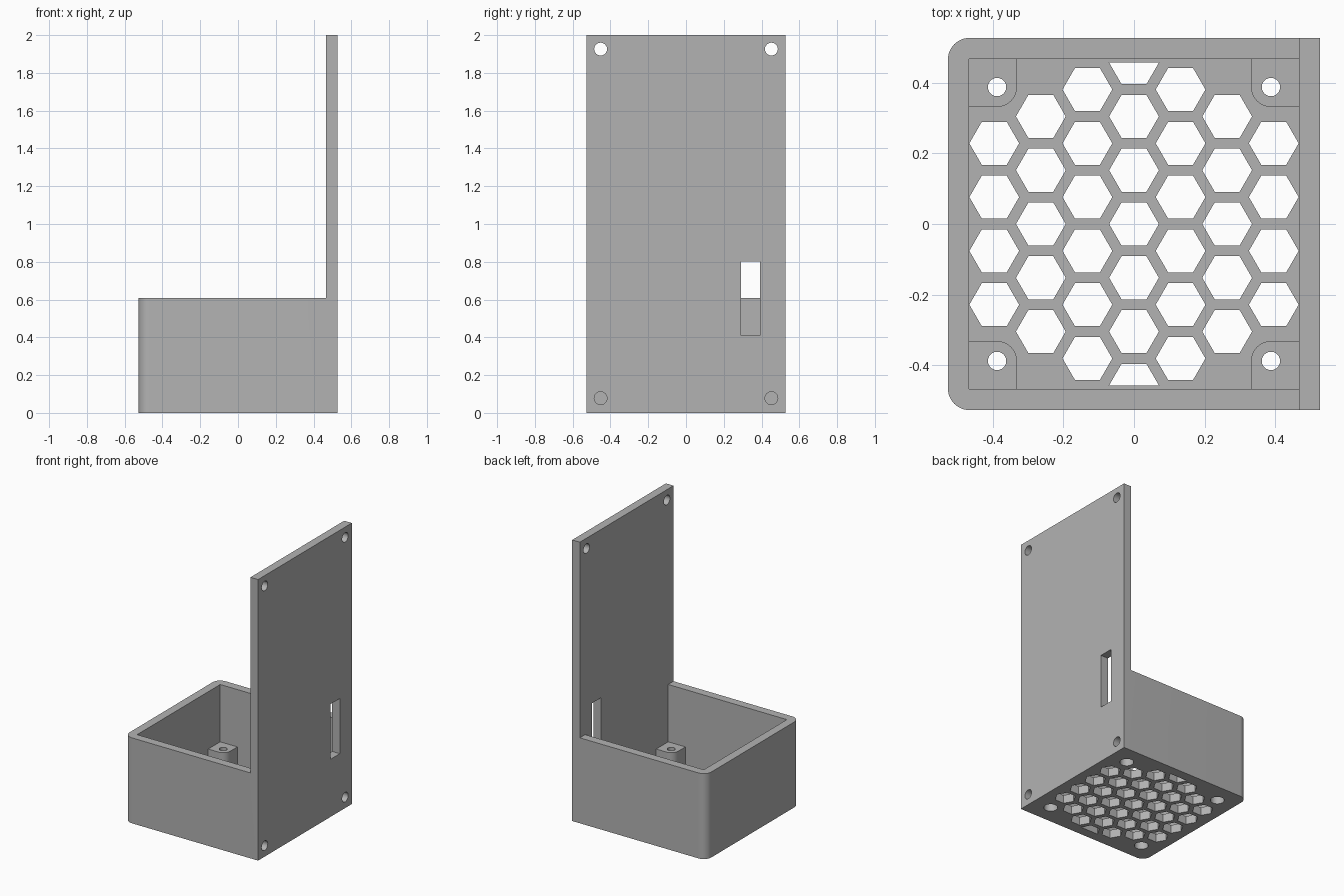
import bpy
import math

HALF, INNER = 0.527, 0.467          # outer and inner half widths
FLOOR, POST_TOP, RIM, TOP = 0.06, 0.2, 0.608, 2.0
HOLE = 0.388                        # screw post centre
POST_R = 0.056

cube = bpy.data.objects.get("Cube")
if cube:
    bpy.data.objects.remove(cube, do_unlink=True)

grey = bpy.data.materials.new("grey plastic")
grey.use_nodes = True
colour = (0.45, 0.45, 0.45, 1)
grey.diffuse_color = colour
grey.node_tree.nodes["Principled BSDF"].inputs["Base Color"].default_value = colour


def arc(cx, cy, r, start, end, n=12):
    angles = [math.radians(start + (end - start) * i / n) for i in range(n + 1)]
    return [(cx + r * math.cos(a), cy + r * math.sin(a)) for a in angles]


def rect(x0, x1, y0, y1):
    return [(x0, y0), (x1, y0), (x1, y1), (x0, y1)]


def prisms(name, items, along_x=False):
    """Extrude counter-clockwise outlines (outline, low, high) along z or x."""
    verts, faces = [], []
    for outline, low, high in items:
        n, b = len(outline), len(verts)
        for h in (low, high):
            verts += [(h, u, v) if along_x else (u, v, h) for u, v in outline]
        faces.append([b + i for i in reversed(range(n))])
        faces.append([b + n + i for i in range(n)])
        for i in range(n):
            j = (i + 1) % n
            faces.append([b + i, b + j, b + n + j, b + n + i])
    mesh = bpy.data.meshes.new(name)
    mesh.from_pydata(verts, [], faces)
    mesh.materials.append(grey)
    obj = bpy.data.objects.new(name, mesh)
    bpy.context.collection.objects.link(obj)
    return obj


def cut(body, cutter):
    mod = body.modifiers.new("cut", 'BOOLEAN')
    mod.operation, mod.solver, mod.object = 'DIFFERENCE', 'EXACT', cutter
    bpy.context.view_layer.update()
    graph = bpy.context.evaluated_depsgraph_get()
    mesh = bpy.data.meshes.new_from_object(body.evaluated_get(graph))
    body.modifiers.clear()
    body.data = mesh
    bpy.data.objects.remove(cutter, do_unlink=True)


# Solid block, rounded at the two corners away from the tall plate
r = HALF - INNER
outline = ([(HALF, -HALF), (HALF, HALF)] + arc(-INNER, INNER, r, 90, 180)
           + arc(-INNER, -INNER, r, 180, 270))
body = prisms("enclosure_with_mounting_plate", [(outline, 0, TOP)])

# Leave only the mounting plate above the rim
cut(body, prisms("open_space", [(rect(-1, INNER, -1, 1), RIM, TOP + 1)]))

# Cavity, square above the posts and notched around them below
cut(body, prisms("cavity", [(rect(-INNER, INNER, -INNER, INNER), POST_TOP, RIM + 0.2)]))
edge = HOLE - POST_R
notched = []
for k in range(4):
    turn = k * math.pi / 2
    c, s = math.cos(turn), math.sin(turn)
    corner = [(INNER, edge)] + arc(HOLE, HOLE, POST_R, 270, 180) + [(edge, INNER)]
    notched += [(x * c - y * s, x * s + y * c) for x, y in corner]
cut(body, prisms("lower_cavity", [(notched, FLOOR, POST_TOP + 0.1)]))

# Honeycomb vents in the floor
pitch_x, pitch_y, hex_r = 0.132, 0.1524, 0.0705
vents = []
for col in range(-3, 4):
    count = 4 if abs(col) == 3 else 7 - abs(col)
    for row in range(count):
        cy = (row - (count - 1) / 2) * pitch_y
        hexagon = arc(col * pitch_x, cy, hex_r, 0, 300, 5)
        limit = 3 * pitch_y
        if cy > limit - 0.01:
            hexagon = [hexagon[i] for i in (3, 4, 5, 0)]
        elif cy < 0.01 - limit:
            hexagon = [hexagon[i] for i in (0, 1, 2, 3)]
        vents.append((hexagon, -0.1, FLOOR + 0.03))
cut(body, prisms("vents", vents))

# Screw holes through the posts, counterbored underneath
corners = [(sx, sy) for sx in (-1, 1) for sy in (-1, 1)]
for radius, top in ((0.026, POST_TOP + 0.1), (0.046, 0.1)):
    holes = [(arc(sx * HOLE, sy * HOLE, radius, 0, 345, 23), -0.1, top)
             for sx, sy in corners]
    cut(body, prisms("post_holes", holes))

# Four mounting holes and a cable slot in the plate
plate_cuts = [(arc(sy * 0.452, z, 0.034, 0, 345, 23), INNER, 1)
              for sy in (-1, 1) for z in (0.078, 1.926)]
for i in (1, 3):
    plate_cuts[i] = (plate_cuts[i][0], 0.4, 1)
plate_cuts.append((rect(0.29, 0.392, 0.41, 0.802), 0.4, 1))
cut(body, prisms("plate_holes", plate_cuts, along_x=True))

# Smooth the round walls and keep edges sharp
bpy.ops.object.select_all(action='DESELECT')
body.select_set(True)
bpy.context.view_layer.objects.active = body
bpy.ops.object.shade_smooth_by_angle(angle=math.radians(30))
